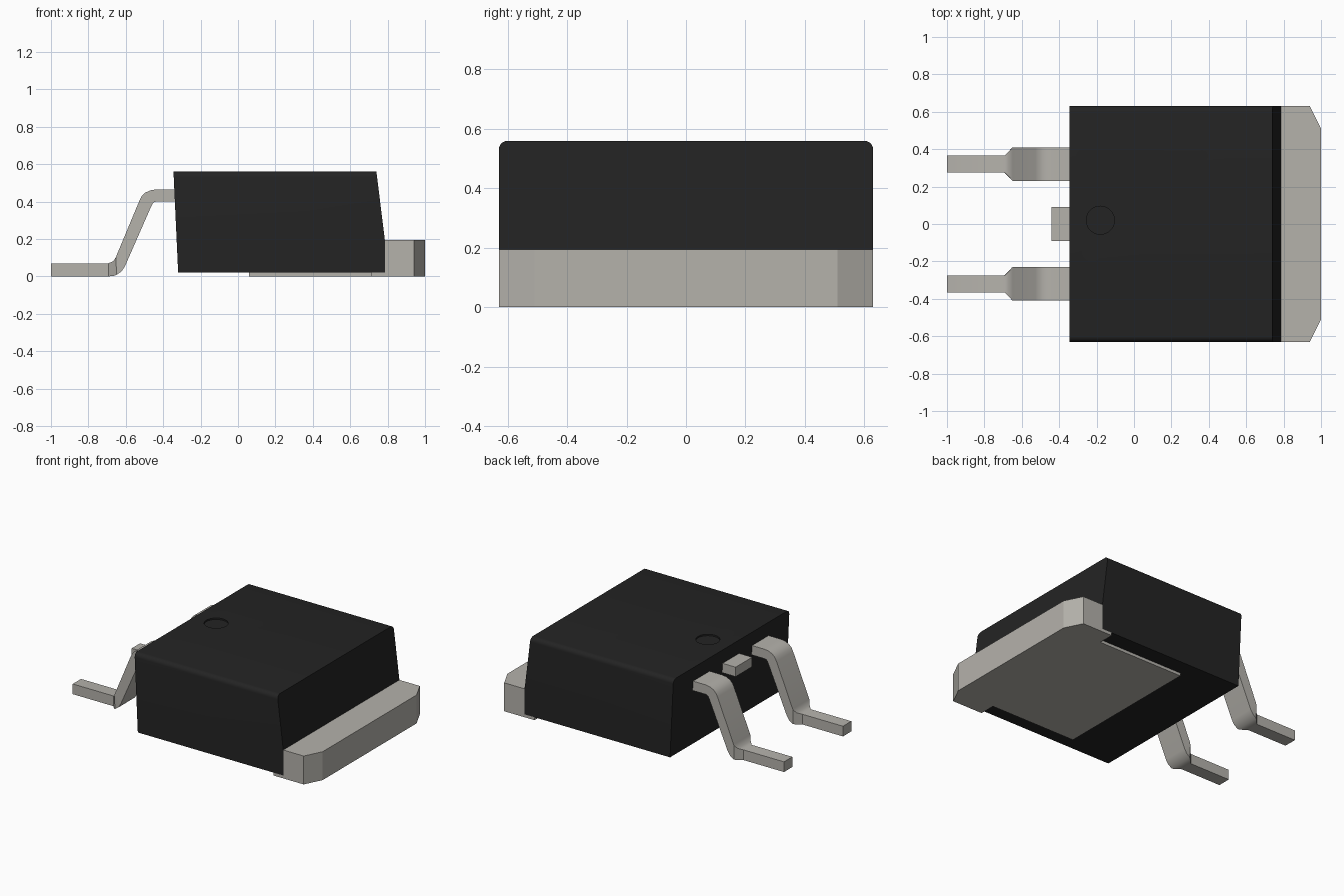
import bpy, bmesh, math

cube = bpy.data.objects.get("Cube")
if cube:
    bpy.data.objects.remove(cube, do_unlink=True)


def material(name, rgb):
    m = bpy.data.materials.new(name)
    m.use_nodes = True
    m.diffuse_color = (*rgb, 1)
    m.node_tree.nodes["Principled BSDF"].inputs["Base Color"].default_value = (*rgb, 1)
    return m


black = material("black plastic", (0.017, 0.017, 0.017))
metal = material("warm grey metal", (0.46, 0.445, 0.41))


def finish(name, bm, mat, smooth=False):
    bmesh.ops.recalc_face_normals(bm, faces=bm.faces)
    mesh = bpy.data.meshes.new(name)
    bm.to_mesh(mesh)
    bm.free()
    mesh.materials.append(mat)
    ob = bpy.data.objects.new(name, mesh)
    bpy.context.collection.objects.link(ob)
    if smooth:
        bpy.ops.object.select_all(action='DESELECT')
        bpy.context.view_layer.objects.active = ob
        ob.select_set(True)
        bpy.ops.object.shade_smooth_by_angle(angle=math.radians(35))
    return ob


def prism(points, offset):
    """Extrude a closed outline of 3D points by an offset vector."""
    bm = bmesh.new()
    face = bm.faces.new([bm.verts.new(p) for p in points])
    ext = bmesh.ops.extrude_face_region(bm, geom=[face])
    verts = [v for v in ext["geom"] if isinstance(v, bmesh.types.BMVert)]
    bmesh.ops.translate(bm, verts=verts, vec=offset)
    return bm


# Moulded body: side profile pulled across y, long top edges rounded
W = 0.63
side = [(-0.32, 0.02), (0.785, 0.02), (0.785, 0.195), (0.74, 0.56), (-0.345, 0.56)]
bm = prism([(x, -W, z) for x, z in side], (0, 2 * W, 0))
top_edges = [e for e in bm.edges
             if all(v.co.z > 0.55 for v in e.verts)
             and abs(e.verts[0].co.y - e.verts[1].co.y) < 0.01]
bmesh.ops.bevel(bm, geom=top_edges, offset=0.03, segments=5, profile=0.5, affect='EDGES')
body = finish("body", bm, black)

# Shallow round index mark sunk into the top
bpy.ops.mesh.primitive_cylinder_add(vertices=40, radius=0.075, depth=0.04,
                                    location=(-0.18, 0.02, 0.57))
cutter = bpy.context.object
cutter.name = "index_mark_cutter"
cutter.hide_render = True
cut = body.modifiers.new("index_mark", 'BOOLEAN')
cut.operation = 'DIFFERENCE'
cut.solver = 'EXACT'
cut.object = cutter
bpy.ops.object.select_all(action='DESELECT')
bpy.context.view_layer.objects.active = body
body.select_set(True)
bpy.ops.object.modifier_apply(modifier=cut.name)
bpy.data.objects.remove(cutter, do_unlink=True)
bpy.ops.object.shade_smooth_by_angle(angle=math.radians(35))

# Heat tab with chamfered outer corners
tab = [(0.785, -W), (0.94, -W), (1.0, -0.51), (1.0, 0.51), (0.94, W), (0.785, W)]
finish("heat_tab", prism([(x, y, 0) for x, y in tab], (0, 0, 0.195)), metal)

# Thin pad under the body, stepped out to full width near the tab
P = 0.52
pad = [(0.06, -P), (0.71, -P), (0.71, -W), (0.785, -W),
       (0.785, W), (0.71, W), (0.71, P), (0.06, P)]
finish("underside_pad", prism([(x, y, 0) for x, y in pad], (0, 0, 0.02)), metal)

# Bent leads: (upper x, upper z, lower x, lower z, half width) along the strip
stations = [
    (-0.30, 0.465, -0.30, 0.400, 0.09),
    (-0.435, 0.465, -0.435, 0.400, 0.09),
    (-0.465, 0.461, -0.447, 0.398, 0.09),
    (-0.495, 0.448, -0.455, 0.391, 0.09),
    (-0.515, 0.428, -0.460, 0.382, 0.09),
    (-0.527, 0.405, -0.465, 0.372, 0.09),
    (-0.646, 0.120, -0.604, 0.055, 0.09),
    (-0.649, 0.112, -0.622, 0.027, 0.09),
    (-0.652, 0.104, -0.650, 0.008, 0.088),
    (-0.666, 0.082, -0.668, 0.002, 0.070),
    (-0.692, 0.070, -0.692, 0.000, 0.045),
    (-1.00, 0.070, -1.00, 0.000, 0.045),
]


def lead(name, y):
    bm = bmesh.new()
    rings = [[bm.verts.new(p) for p in ((ux, y - h, uz), (ux, y + h, uz),
                                        (lx, y + h, lz), (lx, y - h, lz))]
             for ux, uz, lx, lz, h in stations]
    for a, b in zip(rings, rings[1:]):
        for i in range(4):
            j = (i + 1) % 4
            bm.faces.new((a[i], a[j], b[j], b[i]))
    bm.faces.new(rings[0])
    bm.faces.new(rings[-1])
    finish(name, bm, metal, smooth=True)


lead("left_lead", 0.32)
lead("right_lead", -0.32)

# Cropped middle lead
stub = [(-0.44, -0.09), (-0.30, -0.09), (-0.30, 0.09), (-0.44, 0.09)]
finish("middle_lead_stub", prism([(x, y, 0.40) for x, y in stub], (0, 0, 0.065)), metal)
